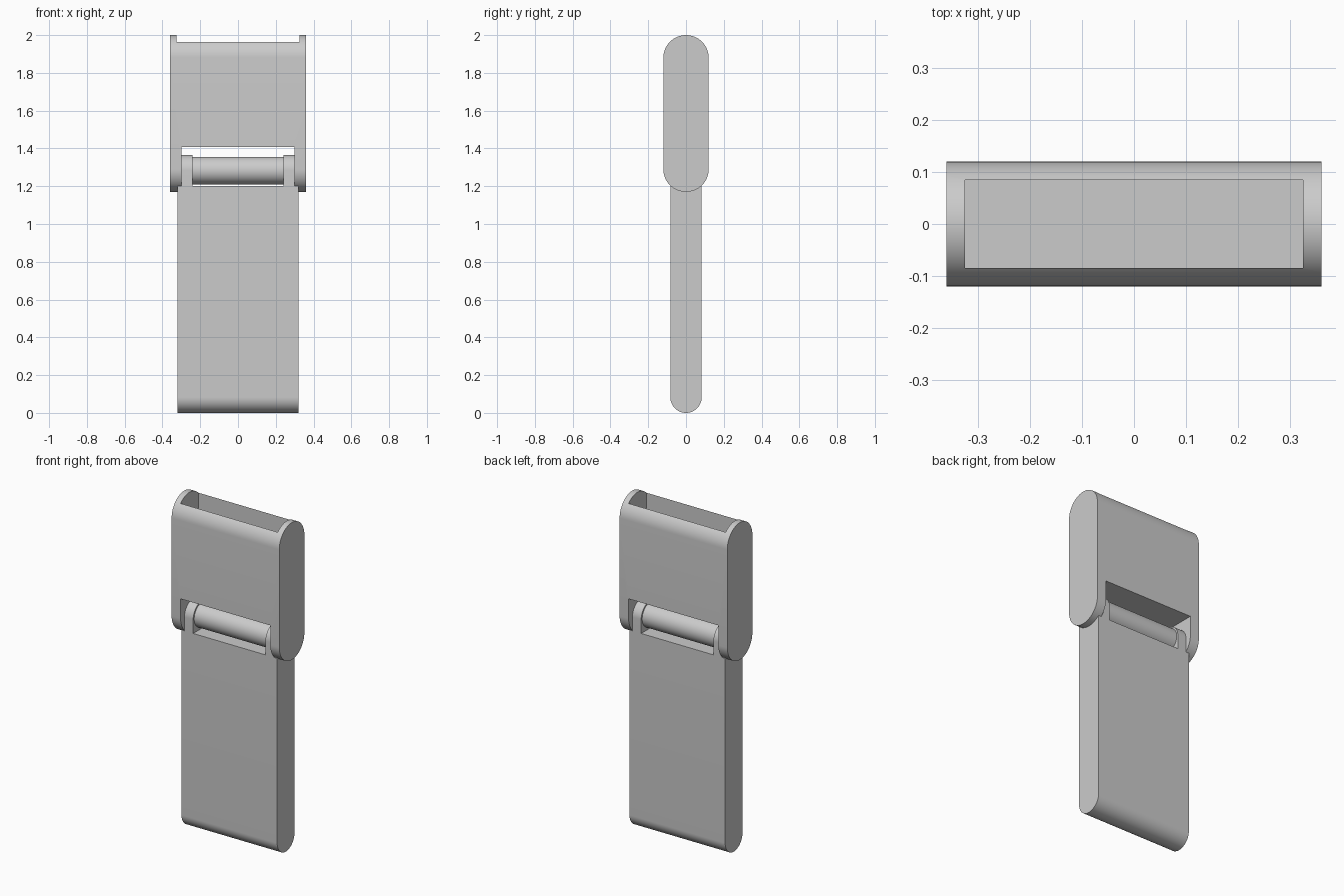
import bpy, bmesh, math

if "Cube" in bpy.data.objects:
    bpy.data.objects.remove(bpy.data.objects["Cube"], do_unlink=True)

GREY = (0.6, 0.6, 0.6, 1)
grey = bpy.data.materials.new("light_grey")
grey.use_nodes = True
grey.diffuse_color = GREY
grey.node_tree.nodes["Principled BSDF"].inputs["Base Color"].default_value = GREY


def pill(name, half_x, radius, z0, z1, steps=32):
    """Bar along x whose side profile is an upright rounded slot."""
    profile = []
    for centre, start in ((z1 - radius, 0), (z0 + radius, math.pi)):
        for i in range(steps + 1):
            a = start + math.pi * i / steps
            profile.append((radius * math.cos(a), centre + radius * math.sin(a)))
    bm = bmesh.new()
    face = bm.faces.new([bm.verts.new((-half_x, y, z)) for y, z in profile])
    ext = bmesh.ops.extrude_face_region(bm, geom=[face])
    moved = [v for v in ext["geom"] if isinstance(v, bmesh.types.BMVert)]
    bmesh.ops.translate(bm, vec=(2 * half_x, 0, 0), verts=moved)
    bmesh.ops.remove_doubles(bm, verts=bm.verts, dist=1e-5)
    bmesh.ops.recalc_face_normals(bm, faces=bm.faces)
    mesh = bpy.data.meshes.new(name)
    bm.to_mesh(mesh)
    bm.free()
    mesh.materials.append(grey)
    obj = bpy.data.objects.new(name, mesh)
    bpy.context.collection.objects.link(obj)
    return obj


def activate(obj):
    bpy.ops.object.select_all(action='DESELECT')
    obj.select_set(True)
    bpy.context.view_layer.objects.active = obj


def cut_box(target, x, y, z):
    """Subtract a box given by its ranges along each axis."""
    bpy.ops.mesh.primitive_cube_add(
        size=1, location=[(a + b) / 2 for a, b in (x, y, z)])
    cutter = bpy.context.object
    cutter.scale = [b - a for a, b in (x, y, z)]
    cutter.hide_render = True
    cutter.data.materials.append(grey)
    mod = target.modifiers.new("cut", 'BOOLEAN')
    mod.operation, mod.solver, mod.object = 'DIFFERENCE', 'EXACT', cutter
    activate(target)
    bpy.ops.object.modifier_apply(modifier=mod.name)
    bpy.data.objects.remove(cutter, do_unlink=True)


# Housing: hollow from the top, with a hinge slot through the bottom
housing = pill("hinge_housing", 0.36, 0.12, 1.17, 2.0)
cut_box(housing, (-0.325, 0.325), (-0.085, 0.085), (1.445, 2.1))
cut_box(housing, (-0.30, 0.30), (-0.2, 0.2), (1.1, 1.408))

# Swinging panel: shoulders and centre cut away to leave two rounded ears
panel = pill("swing_panel", 0.32, 0.083, 0, 1.366)
cut_box(panel, (-0.242, 0.242), (-0.2, 0.2), (1.2, 1.5))
for side in (-1, 1):
    cut_box(panel, sorted((side * 0.3, side * 0.5)), (-0.2, 0.2), (1.2, 1.5))

# Hinge roller between the ears
roller = pill("hinge_roller", 0.242, 0.073, 1.21, 1.356)

for part in (housing, panel, roller):
    activate(part)
    bpy.ops.object.shade_smooth_by_angle(angle=math.radians(30))
